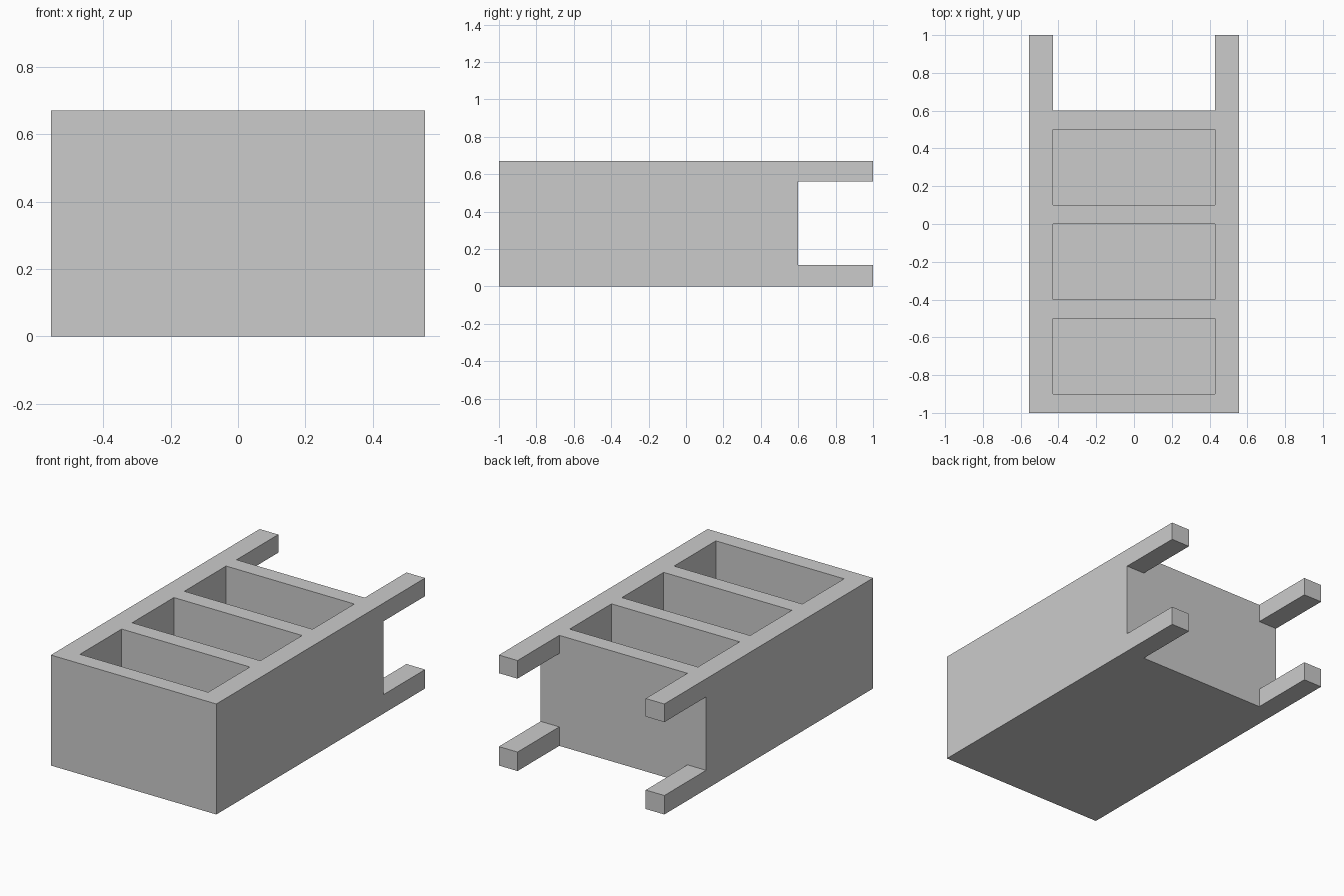
import bpy, bmesh
from math import radians

if "Cube" in bpy.data.objects:
    bpy.data.objects.remove(bpy.data.objects["Cube"])

# Grid lines of the cabinet lying on its back: frame, dividers, legs
xs = [-0.555, -0.43, 0.43, 0.555]
ys = [-1, -0.9, -0.5, -0.4, 0, 0.1, 0.5, 0.6, 1]
zs = [0, 0.115, 0.56, 0.67]
size = (len(xs) - 1, len(ys) - 1, len(zs) - 1)


def solid(i, j, k):
    if not all(0 <= c < n for c, n in zip((i, j, k), size)):
        return False
    if j == 7:                              # four corner legs
        return i != 1 and k != 1
    return not (i == 1 and j % 2 == 1 and k > 0)  # three drawer openings


bm = bmesh.new()
verts = {}


def vert(c):
    if c not in verts:
        verts[c] = bm.verts.new((xs[c[0]], ys[c[1]], zs[c[2]]))
    return verts[c]


# Skin every solid cell wherever it meets empty space
for i in range(size[0]):
    for j in range(size[1]):
        for k in range(size[2]):
            if not solid(i, j, k):
                continue
            for axis in range(3):
                for side in (0, 1):
                    n = [i, j, k]
                    n[axis] += 2 * side - 1
                    if solid(*n):
                        continue
                    u, v = (axis + 1) % 3, (axis + 2) % 3
                    loop = []
                    for du, dv in ((0, 0), (1, 0), (1, 1), (0, 1)):
                        c = [i, j, k]
                        c[axis] += side
                        c[u] += du
                        c[v] += dv
                        loop.append(vert(tuple(c)))
                    bm.faces.new(loop if side else loop[::-1])

# Merge coplanar faces into clean panels
bmesh.ops.dissolve_limit(bm, angle_limit=radians(1), verts=bm.verts[:], edges=bm.edges[:])
mesh = bpy.data.meshes.new("drawer_cabinet")
bm.to_mesh(mesh)
bm.free()
bpy.context.collection.objects.link(bpy.data.objects.new("drawer_cabinet", mesh))
